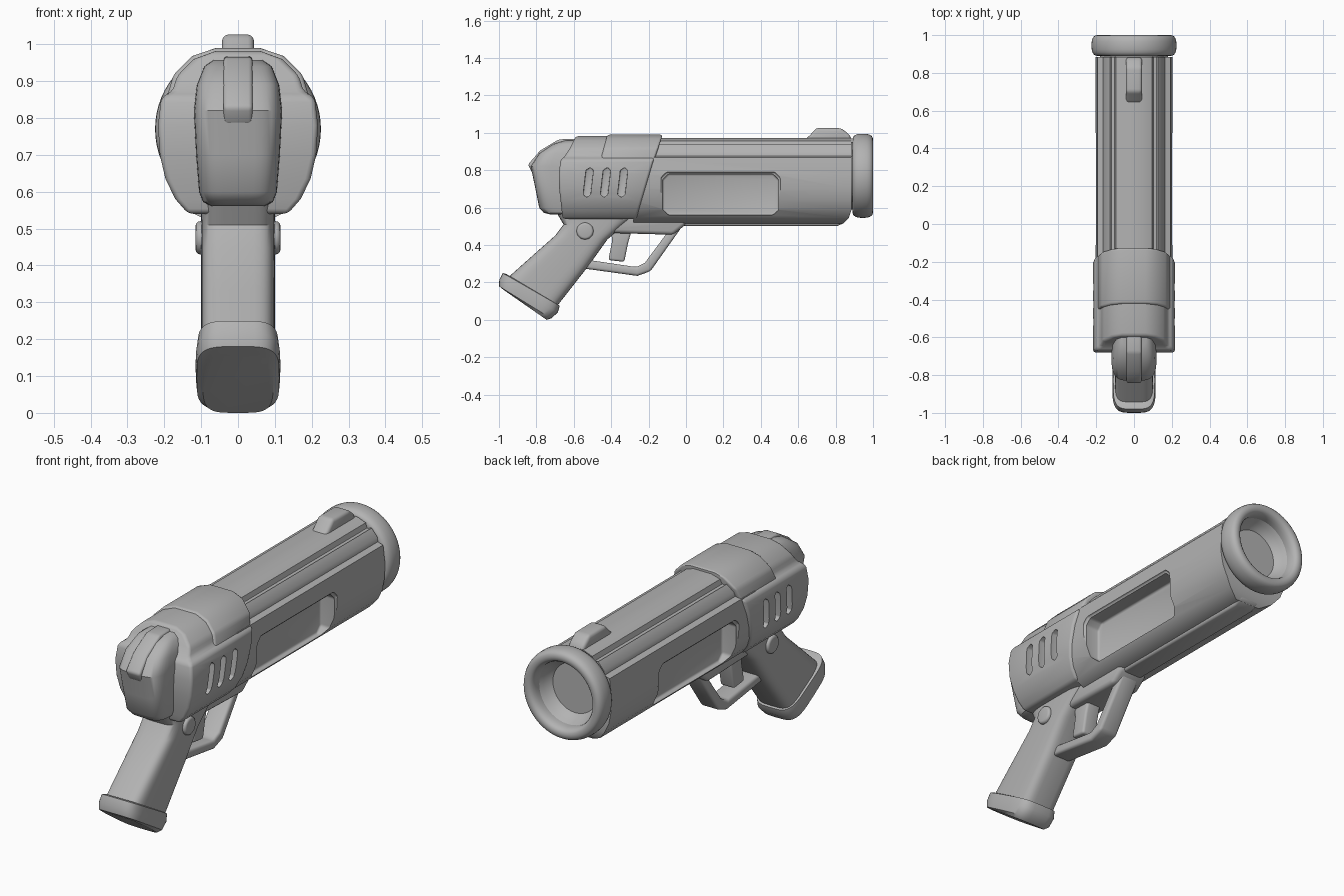
import bpy, bmesh, math
from mathutils import Matrix, Vector

cube = bpy.data.objects.get("Cube")
if cube:
    bpy.data.objects.remove(cube, do_unlink=True)

grey = bpy.data.materials.new("plain grey")
grey.use_nodes = True
grey.diffuse_color = (0.45, 0.45, 0.45, 1)
grey.node_tree.nodes["Principled BSDF"].inputs["Base Color"].default_value = (0.45, 0.45, 0.45, 1)


def finish(name, bm, bevel=0.0):
    """Turn a bmesh into a bevelled object."""
    bmesh.ops.recalc_face_normals(bm, faces=bm.faces)
    mesh = bpy.data.meshes.new(name)
    bm.to_mesh(mesh)
    bm.free()
    mesh.materials.append(grey)
    ob = bpy.data.objects.new(name, mesh)
    bpy.context.collection.objects.link(ob)
    if bevel:
        mod = ob.modifiers.new("bevel", "BEVEL")
        mod.width, mod.segments = bevel, 3
        mod.limit_method = "ANGLE"
        mod.angle_limit = math.radians(28)
    return ob


def side(name, pts, x0, x1, bevel=0.015):
    """Extrude a (y, z) outline between two x positions."""
    bm = bmesh.new()
    face = bm.faces.new([bm.verts.new((x0, y, z)) for y, z in pts])
    ext = bmesh.ops.extrude_face_region(bm, geom=[face])["geom"]
    bmesh.ops.translate(bm, vec=(x1 - x0, 0, 0),
                        verts=[v for v in ext if isinstance(v, bmesh.types.BMVert)])
    return finish(name, bm, bevel)


def bridge(bm, u, v):
    for i in range(len(u)):
        j = (i + 1) % len(u)
        bm.faces.new((u[i], u[j], v[j], v[i]))


def shell(name, half, rear, front, bevel=0.0):
    """Sweep a mirrored (x, z) section along y; the ends follow height."""
    bm = bmesh.new()
    loops = []
    for end in (rear, front):
        r, l = [[bm.verts.new((s * x, end(z), z)) for x, z in half] for s in (1, -1)]
        for i in range(len(half) - 1):
            bm.faces.new((r[i], r[i + 1], l[i + 1], l[i]))
        loops.append(r + l[::-1])
    bridge(bm, *loops)
    return finish(name, bm, bevel)


def squircle(p, power):
    return [math.copysign(abs(f) ** power, f) for f in (math.cos(p), math.sin(p))]


def column(name, levels, power):
    """Loft rounded sections, each given as rear (y, z), front (y, z) and half width."""
    bm = bmesh.new()
    rings = []
    for rear, front, width in levels:
        a, b = Vector((0, *rear)), Vector((0, *front))
        ring = []
        for i in range(40):
            c, s = squircle(math.tau * i / 40, power)
            ring.append(bm.verts.new((a + b) / 2 + (b - a) / 2 * c + Vector((width * s, 0, 0))))
        rings.append(ring)
    for u, v in zip(rings, rings[1:]):
        bridge(bm, u, v)
    bm.faces.new(rings[0])
    bm.faces.new(rings[-1])
    return finish(name, bm)


def cut(ob, cutter):
    mod = ob.modifiers.new("cut", "BOOLEAN")
    mod.operation, mod.solver, mod.object = "DIFFERENCE", "EXACT", cutter
    cutter.hide_render = True
    cutters.append(cutter)


def ramp(z, knots):
    """Piecewise linear y for a height; knots run upward."""
    for (za, ya), (zb, yb) in zip(knots, knots[1:]):
        if z <= zb:
            return ya + (yb - ya) * max(0, (z - za) / (zb - za))
    return knots[-1][1]


cutters = []

# Fluted barrel housing with a tapered belly and a narrow keel
section = [(0.05, 0.972), (0.095, 0.955), (0.102, 0.93), (0.118, 0.927), (0.128, 0.937),
           (0.16, 0.9), (0.163, 0.877), (0.178, 0.872), (0.192, 0.868), (0.203, 0.78),
           (0.2, 0.7), (0.188, 0.64), (0.165, 0.59), (0.128, 0.545), (0.07, 0.515)]
barrel = shell("barrel_housing", section, lambda z: -0.28,
               lambda z: ramp(z, [(0.515, 0.84), (0.56, 0.885)]))
side("lower_rail", [(-0.1, 0.56), (-0.1, 0.502), (0.81, 0.502), (0.85, 0.52), (0.87, 0.56)],
     -0.055, 0.055, 0.012)

# Side windows with a stepped lip
for s in (1, -1):
    for grow, depth in ((0, 0.115), (0.01, 0.192)):
        y0, y1, z0, z1, c = -0.125 - grow, 0.495 + grow, 0.56 - grow, 0.78 + grow, 0.03
        outline = [(y0 + c, z0), (y1 - c, z0), (y1, z0 + c), (y1, z1 - c),
                   (y1 - c, z1), (y0 + c, z1), (y0, z1 - c), (y0, z0 + c)]
        cut(barrel, side("window_cutter", outline, s * depth, s * 0.3, 0.01))

# Muzzle ring turned around the barrel axis, with a tapered mouth inside it
rim = []
for b in range(20):
    cx, cy = squircle(math.tau * b / 20, 0.8)
    rim.append((0.193 + 0.032 * cx, 0.945 + 0.055 * cy))
mouth = [(0.18, 0.975), (0.164, 0.95), (0.152, 0.92), (0.135, 0.895), (0.12, 0.88), (0.18, 0.88)]
for name, profile in (("muzzle_ring", rim), ("muzzle_mouth", mouth)):
    bm = bmesh.new()
    rings = []
    for a in range(64):
        t = math.tau * a / 64
        rings.append([bm.verts.new((r * math.cos(t), y, 0.77 + r * math.sin(t)))
                      for r, y in profile])
    for a in range(64):
        bridge(bm, rings[a], rings[(a + 1) % 64])
    finish(name, bm)

# Front sight
side("front_sight", [(0.62, 0.95), (0.66, 0.985), (0.7, 1.027), (0.83, 1.025),
                     (0.875, 0.99), (0.89, 0.95)], -0.043, 0.043, 0.016)

# Rear shroud with slanted ends, and the cover over it
shroud = shell("rear_shroud",
               [(0.06, 0.982), (0.12, 0.96), (0.165, 0.915), (0.178, 0.872), (0.208, 0.857),
                (0.217, 0.78), (0.212, 0.7), (0.197, 0.635), (0.17, 0.58), (0.135, 0.54)],
               lambda z: ramp(z, [(0.545, -0.66), (0.72, -0.68), (0.85, -0.68),
                                  (0.88, -0.64), (0.98, -0.59)]),
               lambda z: ramp(z, [(0.54, -0.265), (0.83, -0.18), (0.98, -0.135)]), 0.014)
shell("top_cover", [(0.06, 0.99), (0.125, 0.968), (0.175, 0.918), (0.195, 0.85)],
      lambda z: ramp(z, [(0.85, -0.46), (0.99, -0.42)]),
      lambda z: ramp(z, [(0.85, -0.17), (0.99, -0.125)]), 0.012)
for i in range(3):
    y = -0.53 + 0.092 * i
    slot = [(y - 0.02, 0.67), (y, 0.655), (y + 0.02, 0.67),
            (y + 0.035, 0.8), (y + 0.018, 0.815), (y - 0.005, 0.8)]
    for s in (1, -1):
        cut(shroud, side("slot_cutter", slot, s * 0.165, s * 0.3, 0.006))

# Rounded rear block with its central ridge
block = [(0.562, -0.72, 0.075), (0.572, -0.76, 0.095), (0.6, -0.785, 0.106), (0.7, -0.805, 0.114),
         (0.82, -0.83, 0.12), (0.89, -0.785, 0.112), (0.94, -0.71, 0.092), (0.958, -0.65, 0.065)]
column("rear_block", [((y, z), (-0.5, z), w) for z, y, w in block], 0.5)
side("rear_ridge", [(-0.6, 0.78), (-0.82, 0.78), (-0.845, 0.83), (-0.78, 0.905),
                    (-0.68, 0.965), (-0.58, 0.968)], -0.04, 0.04, 0.012)

# Grip, base cap and frame
column("grip", [((-0.69, 0.57), (-0.26, 0.56), 0.1), ((-0.655, 0.51), (-0.34, 0.5), 0.1),
                ((-0.7, 0.45), (-0.42, 0.43), 0.1), ((-0.83, 0.335), (-0.52, 0.29), 0.1),
                ((-0.97, 0.21), (-0.7, 0.06), 0.1)], 0.45)
column("grip_cap", [((-0.96, 0.245), (-0.69, 0.085), 0.098), ((-0.98, 0.25), (-0.675, 0.075), 0.11),
                    ((-0.998, 0.215), (-0.685, 0.04), 0.115), ((-1.0, 0.18), (-0.72, 0.008), 0.112),
                    ((-0.975, 0.16), (-0.745, 0.0), 0.095)], 0.5)
side("under_frame", [(-0.5, 0.57), (-0.42, 0.465), (-0.07, 0.455), (0.0, 0.51), (0.0, 0.57)],
     -0.08, 0.08, 0.02)

# Cross pin through the grip
bm = bmesh.new()
bmesh.ops.create_cone(bm, cap_ends=True, segments=48, radius1=0.045, radius2=0.045, depth=0.23,
                      matrix=Matrix.Translation((0, -0.54, 0.475)) @ Matrix.Rotation(math.pi / 2, 4, "Y"))
finish("grip_pin", bm, 0.012)

# Trigger and guard
side("trigger_guard", [(-0.55, 0.275), (-0.26, 0.235), (-0.19, 0.26), (-0.02, 0.5),
                       (-0.09, 0.48), (-0.22, 0.305), (-0.265, 0.282), (-0.52, 0.32)],
     -0.052, 0.052, 0.014)
side("trigger", [(-0.4, 0.48), (-0.395, 0.42), (-0.415, 0.32), (-0.33, 0.31),
                 (-0.31, 0.41), (-0.29, 0.48)], -0.04, 0.04, 0.012)

# Bake the modifiers, drop the cutters and smooth the rest
bpy.context.view_layer.update()
parts = [o for o in bpy.context.collection.objects
         if o.type == "MESH" and o not in cutters and o.data.materials.get(grey.name)]
bpy.ops.object.select_all(action="DESELECT")
for ob in parts:
    ob.select_set(True)
bpy.context.view_layer.objects.active = barrel
bpy.ops.object.convert(target="MESH")
for ob in cutters:
    bpy.data.objects.remove(ob, do_unlink=True)
bpy.ops.object.shade_smooth_by_angle(angle=math.radians(38))
